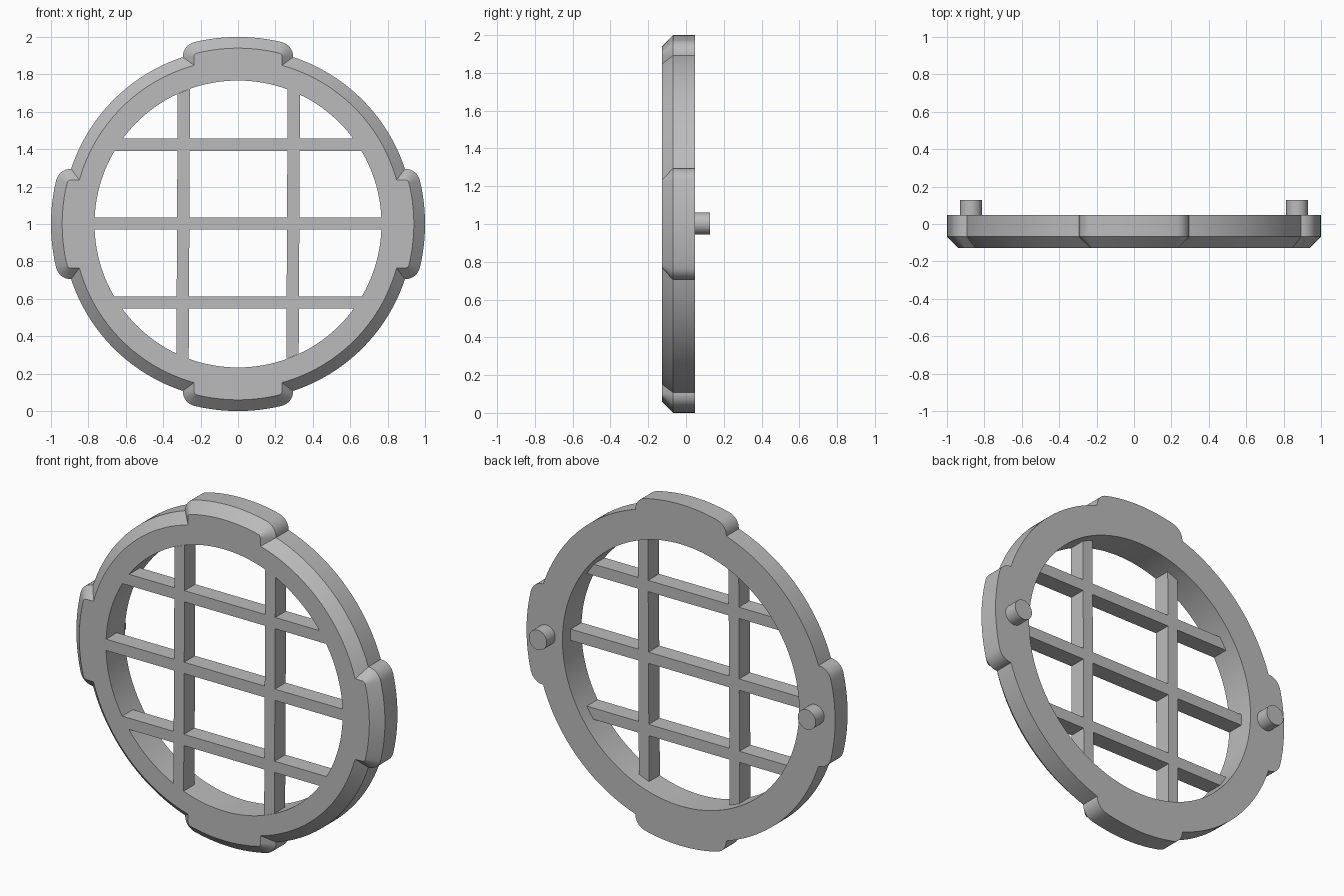
import bpy, bmesh
from math import sin, cos, pi, sqrt, atan2, asin, radians

cube = bpy.data.objects.get("Cube")
if cube:
    bpy.data.objects.remove(cube, do_unlink=True)

grey = bpy.data.materials.new("plain grey")
grey.use_nodes = True
colour = (0.5, 0.5, 0.5, 1)
grey.diffuse_color = colour
grey.node_tree.nodes["Principled BSDF"].inputs["Base Color"].default_value = colour

CENTRE = 1.0                    # height of the ring centre
FRONT, SHOULDER, BACK, TIP = -0.127, -0.068, 0.048, 0.127
BORE, RIM, LUG = 0.767, 0.94, 1.0
LUG_HALF, LUG_ROUND, CHAMFER = 0.295, 0.08, 0.06


def finish(name, bm, smooth=False):
    bmesh.ops.recalc_face_normals(bm, faces=bm.faces)
    mesh = bpy.data.meshes.new(name)
    bm.to_mesh(mesh)
    bm.free()
    mesh.materials.append(grey)
    obj = bpy.data.objects.new(name, mesh)
    bpy.context.collection.objects.link(obj)
    if smooth:
        bpy.ops.object.select_all(action='DESELECT')
        obj.select_set(True)
        bpy.context.view_layer.objects.active = obj
        bpy.ops.object.shade_smooth_by_angle(angle=radians(30))
    return obj


def outline(inset):
    """Rim with four rounded lugs, clockwise from the middle of the top lug."""
    w, r = LUG_HALF - inset, LUG_ROUND - inset
    cx = w - r
    cz = sqrt((LUG - LUG_ROUND) ** 2 - cx ** 2)
    turn = atan2(cz, cx)
    half = []
    lug_end = pi / 2 - turn
    for i in range(8):          # lug top
        a = lug_end * i / 8
        half.append(((LUG - inset) * sin(a), (LUG - inset) * cos(a)))
    for i in range(9):          # rounded lug corner
        a = turn * (1 - i / 8)
        half.append((cx + r * cos(a), cz + r * sin(a)))
    rim = RIM - inset
    start = asin(w / rim)
    for i in range(13):         # rim up to the diagonal
        a = start + (pi / 4 - start) * i / 12
        half.append((rim * sin(a), rim * cos(a)))
    quarter = half + [(z, x) for x, z in reversed(half[1:-1])]
    points = []
    for _ in range(4):
        points += quarter
        quarter = [(z, -x) for x, z in quarter]
    return points


# Ring: bore, front face, chamfer, outer wall and back face
outer, face = outline(0), outline(CHAMFER)
bore = [(BORE * x / sqrt(x * x + z * z), BORE * z / sqrt(x * x + z * z)) for x, z in outer]
bm = bmesh.new()
loops = [[bm.verts.new((x, y, CENTRE + z)) for x, z in pts]
         for pts, y in ((bore, BACK), (bore, FRONT), (face, FRONT), (outer, SHOULDER), (outer, BACK))]
n = len(outer)
for k, a in enumerate(loops):
    b = loops[(k + 1) % len(loops)]
    for i in range(n):
        j = (i + 1) % n
        bm.faces.new((a[i], a[j], b[j], b[i]))
finish("lugged_ring", bm, smooth=True)

# Lattice: full-width rows with column pieces between them
BAR, DEPTH = 0.033, 0.1


def bar(name, corners):
    bm = bmesh.new()
    a, b = [[bm.verts.new((x, y, CENTRE + z)) for x, z in corners] for y in (FRONT, FRONT + DEPTH)]
    bm.faces.new(a)
    bm.faces.new(b[::-1])
    for i in range(4):
        j = (i + 1) % 4
        bm.faces.new((a[i], b[i], b[j], a[j]))
    finish(name, bm)


def reach(t):
    return sqrt((BORE + 0.001) ** 2 - t * t)


rows = (-0.42, 0.003, 0.423)
for z, label in zip(rows, ("lower", "middle", "upper")):
    lo, hi = z - BAR, z + BAR
    bar(label + "_row", [(-reach(lo), lo), (reach(lo), lo), (reach(hi), hi), (-reach(hi), hi)])

LEAN = 0.005
for x, side in ((-0.293, "right"), (0.295, "left")):
    l, r = x - BAR, x + BAR
    stops = [(-reach(l), -reach(r))]
    for z in rows:
        stops += [(z - BAR, z - BAR), (z + BAR, z + BAR)]
    stops.append((reach(l), reach(r)))
    for i in range(0, len(stops), 2):
        (a, b), (c, d) = stops[i], stops[i + 1]
        bar(f"{side}_column_{i // 2 + 1}",
            [(l + LEAN * a, a), (r + LEAN * b, b), (r + LEAN * d, d), (l + LEAN * c, c)])

# Mounting pegs on the back
for x, side in ((-0.872, "right"), (0.872, "left")):
    bm = bmesh.new()
    bmesh.ops.create_cone(bm, cap_ends=True, segments=40, radius1=0.058, radius2=0.058, depth=TIP - BACK + 0.02)
    for v in bm.verts:
        px, py, pz = v.co
        v.co = (x + px, (TIP + BACK - 0.02) / 2 + pz, CENTRE + 0.003 + py)
    finish(side + "_peg", bm, smooth=True)
